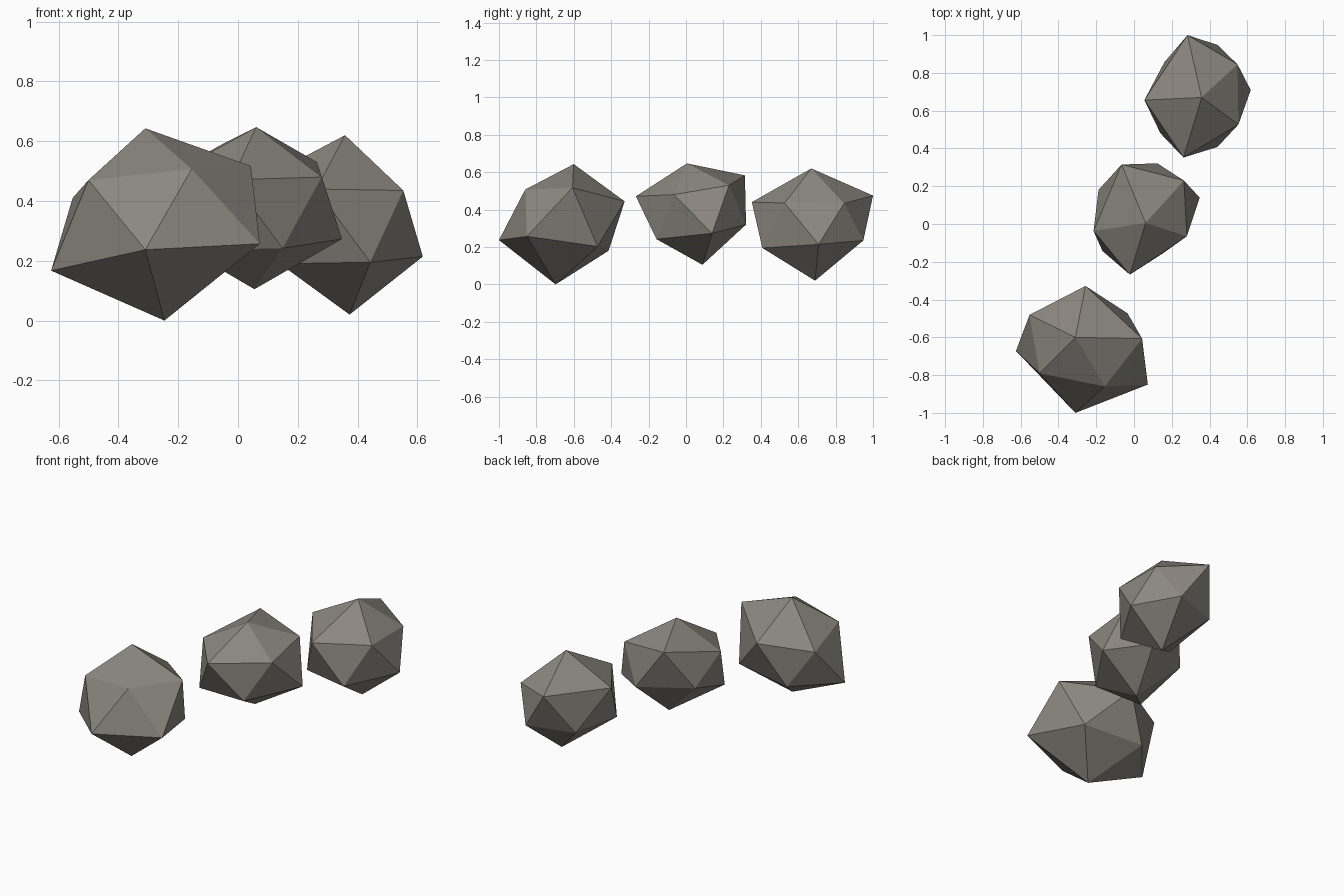
import bpy
import bmesh

stone = bpy.data.materials.new("warm_grey_stone")
stone.diffuse_color = (0.26, 0.245, 0.215, 1.0)


def boulder(name, corners):
    """Faceted twenty-sided stone: the hull around twelve chipped corners."""
    bm = bmesh.new()
    for co in corners:
        bm.verts.new(co)
    bmesh.ops.convex_hull(bm, input=bm.verts[:])
    bmesh.ops.recalc_face_normals(bm, faces=bm.faces[:])
    mesh = bpy.data.meshes.new(name)
    bm.to_mesh(mesh)
    bm.free()
    mesh.materials.append(stone)
    obj = bpy.data.objects.new(name, mesh)
    bpy.context.collection.objects.link(obj)
    return obj


# Each boulder: peak, five upper corners, five lower corners, base point
boulder("front_boulder", [
    (-0.31, -0.60, 0.643),
    (-0.50, -0.79, 0.47), (-0.155, -0.86, 0.507), (0.043, -0.607, 0.517),
    (-0.257, -0.328, 0.444), (-0.553, -0.481, 0.41),
    (0.073, -0.85, 0.257), (-0.31, -1.0, 0.237), (-0.625, -0.672, 0.167),
    (-0.034, -0.473, 0.203), (-0.405, -0.414, 0.18),
    (-0.246, -0.697, 0.0)])

boulder("middle_boulder", [
    (0.061, 0.005, 0.647),
    (-0.066, 0.315, 0.583), (0.264, 0.23, 0.53), (0.28, -0.065, 0.48),
    (-0.022, -0.268, 0.471), (-0.214, -0.037, 0.495),
    (0.348, 0.14, 0.273), (0.149, -0.158, 0.242), (0.124, 0.321, 0.32),
    (-0.167, -0.143, 0.235), (-0.188, 0.18, 0.34),
    (0.055, 0.088, 0.105)])

boulder("back_boulder", [
    (0.358, 0.67, 0.62),
    (0.283, 1.0, 0.475), (0.548, 0.845, 0.433), (0.553, 0.527, 0.435),
    (0.262, 0.352, 0.44), (0.055, 0.656, 0.46),
    (0.442, 0.408, 0.195), (0.618, 0.709, 0.214), (0.442, 0.948, 0.235),
    (0.161, 0.857, 0.227), (0.14, 0.48, 0.19),
    (0.373, 0.69, 0.02)])
